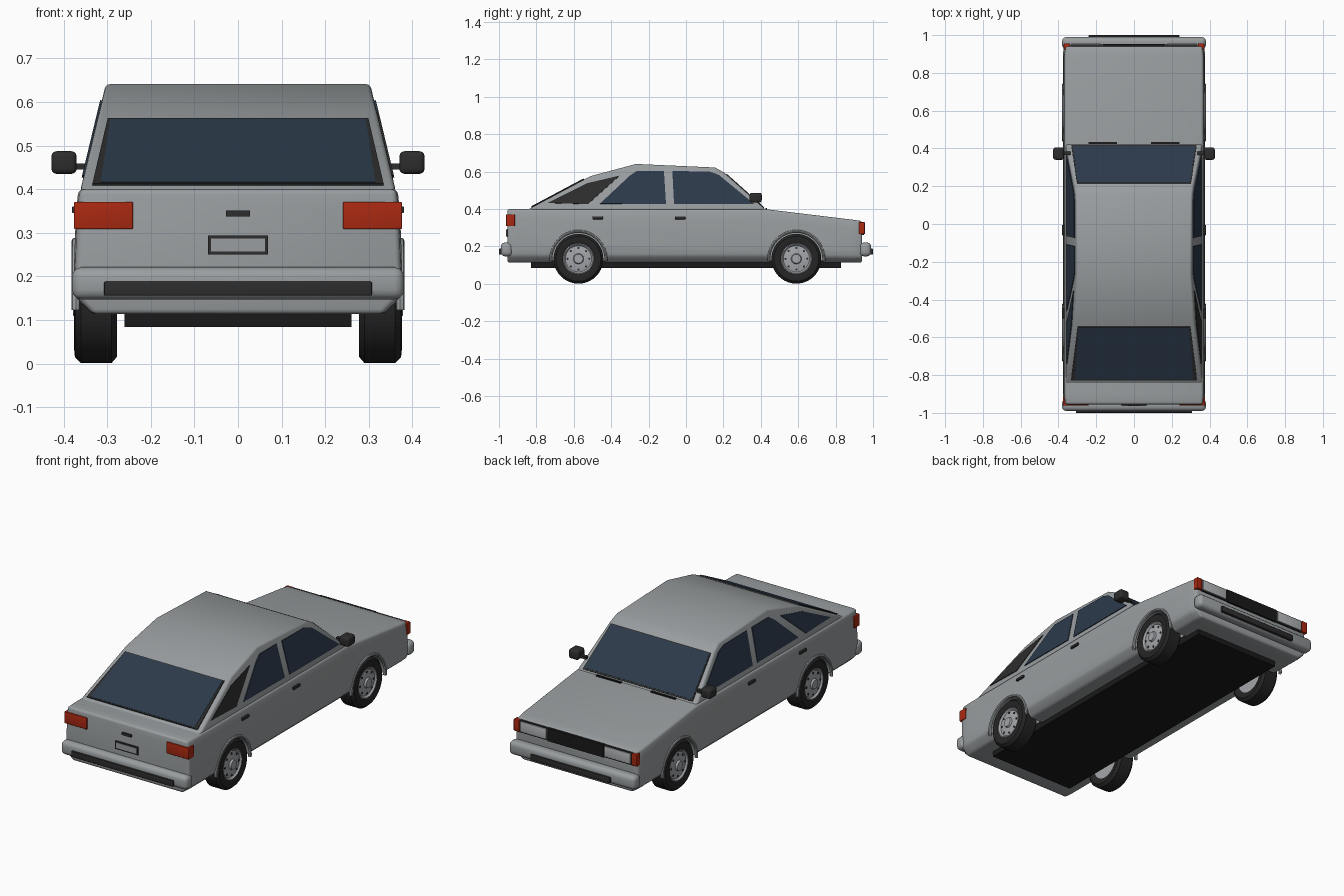
import bpy, bmesh, math
from mathutils import Matrix, Vector

if "Cube" in bpy.data.objects:
    bpy.data.objects.remove(bpy.data.objects["Cube"])


def material(name, *rgb):
    mat = bpy.data.materials.new(name)
    mat.use_nodes = True
    mat.diffuse_color = (*rgb, 1)
    node = next(n for n in mat.node_tree.nodes if n.type == 'BSDF_PRINCIPLED')
    node.inputs["Base Color"].default_value = (*rgb, 1)
    return mat


PAINT = material("grey paint", .32, .34, .35)
GLASS = material("blue tinted glass", .026, .042, .07)
TRIM = material("charcoal trim", .026, .026, .026)
BLACK = material("black", .01, .01, .01)
RUBBER = material("tyre rubber", .018, .018, .018)
METAL = material("wheel metal", .37, .38, .4)
LAMP = material("lamp grey", .45, .47, .48)
RED = material("red lens", .4, .022, .006)


def finish(name, bm, mat, bevel=0, segments=3, cutters=()):
    """Turn a bmesh into an object with applied cuts, bevel and shading."""
    bmesh.ops.recalc_face_normals(bm, faces=bm.faces)
    mesh = bpy.data.meshes.new(name)
    bm.to_mesh(mesh)
    bm.free()
    mesh.materials.append(mat)
    obj = bpy.data.objects.new(name, mesh)
    bpy.context.scene.collection.objects.link(obj)
    bpy.ops.object.select_all(action='DESELECT')
    obj.select_set(True)
    bpy.context.view_layer.objects.active = obj
    if bevel:
        mod = obj.modifiers.new("Soft edges", 'BEVEL')
        mod.width, mod.segments = bevel, segments
        mod.limit_method, mod.angle_limit = 'ANGLE', math.radians(35)
        bpy.ops.object.modifier_apply(modifier=mod.name)
    for cutter in cutters:
        mod = obj.modifiers.new("Cut", 'BOOLEAN')
        mod.operation, mod.solver, mod.object = 'DIFFERENCE', 'EXACT', cutter
        bpy.ops.object.modifier_apply(modifier=mod.name)
    bpy.ops.object.shade_smooth_by_angle(angle=math.radians(35))
    return obj


def box(name, mat, x, y, z, bevel=0):
    """Box from (low, high) ranges."""
    bm = bmesh.new()
    bmesh.ops.create_cube(bm, size=1)
    for v in bm.verts:
        v.co = [(a + b) / 2 + c * (b - a) for c, (a, b) in zip(v.co, (x, y, z))]
    return finish(name, bm, mat, bevel)


def loft(name, rings, mat, bevel=0, cutters=()):
    """Skin matching rings of points and cap both ends."""
    bm = bmesh.new()
    loops = [[bm.verts.new(p) for p in ring] for ring in rings]
    for a, b in zip(loops, loops[1:]):
        for i in range(len(a)):
            j = (i + 1) % len(a)
            bm.faces.new((a[i], a[j], b[j], b[i]))
    bm.faces.new(loops[0])
    bm.faces.new(loops[-1])
    return finish(name, bm, mat, bevel, cutters=cutters)


def plate(name, points, mat, thickness=.004):
    """Thin panel centred on a flat polygon."""
    pts = [Vector(p) for p in points]
    n = (pts[1] - pts[0]).cross(pts[2] - pts[0]).normalized() * thickness
    return loft(name, [[p - n for p in pts], [p + n for p in pts]], mat)


def lathe(name, profile, mat, y, z, side, steps=40):
    """Spin (x, radius) points about a crosswise axle."""
    rings = []
    for i in range(steps):
        a = math.tau * i / steps
        rings.append([(side * x, y + r * math.cos(a), z + r * math.sin(a)) for x, r in profile])
    bm = bmesh.new()
    loops = [[bm.verts.new(p) for p in ring] for ring in rings]
    for i, a in enumerate(loops):
        b = loops[(i + 1) % steps]
        for j in range(len(a) - 1):
            bm.faces.new((a[j], a[j + 1], b[j + 1], b[j]))
    bmesh.ops.remove_doubles(bm, verts=bm.verts, dist=.0001)
    return finish(name, bm, mat)


SIDES = (("left", 1), ("right", -1))
AXLES = (("rear", -.575), ("front", .59))
AXLE_Z = .134

# Wheel well cutters
wells = []
for end, y in AXLES:
    for side, s in SIDES:
        well = lathe(f"{end}_{side}_well_cutter", [(.25, 0), (.25, .143), (.5, .143), (.5, 0)],
                     PAINT, y, AXLE_Z, s)
        well.hide_render = True
        well.hide_set(True)
        wells.append(well)

# Lower body: half section as (half width, height fraction)
SECTION = ((.335, 0), (.372, .13), (.377, .3), (.372, .8), (.366, 1))
FLOOR = .113
rings = []
for y, top, scale in ((-.955, .4, .99), (-.9, .4, 1), (.42, .4, 1), (.89, .343, 1), (.942, .336, .985)):
    half = [(w * scale, y, FLOOR + f * (top - FLOOR)) for w, f in SECTION]
    rings.append(half + [(-px, py, pz) for px, py, pz in reversed(half)])
loft("lower_body", rings, PAINT, .012, wells)
for well in wells:
    bpy.data.objects.remove(well)


def cabin_x(z):
    return .361 - (z - .4) * .24


# Cabin: side outline lofted across the car
OUTLINE = ((-.85, .395), (-.51, .576), (-.267, .641), (.155, .622), (.205, .594), (.428, .395))
loft("cabin", [[(s * cabin_x(z), y, z) for y, z in OUTLINE] for s in (1, -1)], PAINT, .01)


def trapezoid(low, high):
    (w, y, z), (v, t, u) = low, high
    return [(-w, y, z), (w, y, z), (v, t, u), (-v, t, u)]


# Rear window and windscreen
plate("rear_window_frame", trapezoid((.334, -.827, .41), (.299, -.545, .56)), TRIM, .003)
plate("rear_window", trapezoid((.315, -.822, .4125), (.293, -.549, .558)), GLASS, .0045)
plate("windscreen_frame", trapezoid((.332, .416, .406), (.302, .214, .586)), TRIM, .003)
plate("windscreen", trapezoid((.325, .41, .411), (.297, .218, .5825)), GLASS, .0045)

# Side windows
WINDOWS = {
    "front_door_window": ((-.064, .426), (.365, .426), (.175, .582), (.125, .6), (-.073, .602)),
    "rear_door_window": ((-.46, .428), (-.107, .426), (-.118, .603), (-.262, .603), (-.3, .578)),
    "quarter_window": ((-.738, .432), (-.524, .426), (-.355, .578), (-.53, .537)),
}
for side, s in SIDES:
    for name, pts in WINDOWS.items():
        dark = name == "quarter_window" and s > 0
        plate(f"{side}_{name}", [(s * cabin_x(z), y, z) for y, z in pts], TRIM if dark else GLASS)


def span(s, a, b):
    return tuple(sorted((s * a, s * b)))


for side, s in SIDES:
    # Mirrors, door handles and wipers
    box(f"{side}_mirror", TRIM, span(s, .37, .428), (.34, .405), (.435, .487), .012)
    box(f"{side}_mirror_stalk", TRIM, span(s, .335, .38), (.365, .385), (.445, .459))
    for end, y in (("rear", -.472), ("front", -.032)):
        box(f"{side}_{end}_door_handle", TRIM, span(s, .36, .381), (y - .028, y + .028), (.345, .36), .003)
    box(f"{side}_wiper", BLACK, span(s, .09, .24), (.424, .434), (.398, .405))
    # Lamps
    box(f"{side}_tail_lamp", RED, span(s, .241, .376), (-.962, -.915), (.308, .371), .003)
    box(f"{side}_corner_lamp", RED, span(s, .338, .372), (.925, .956), (.266, .33), .003)
    box(f"{side}_headlamp_frame", TRIM, span(s, .17, .337), (.925, .95), (.264, .331))
    box(f"{side}_headlamp", LAMP, span(s, .176, .332), (.93, .955), (.27, .326), .003)

# Front and rear centre details
box("grille", BLACK, (-.168, .168), (.92, .953), (.262, .332))
box("tailgate_handle", TRIM, (-.028, .028), (-.963, -.94), (.337, .351))
box("plate_frame", TRIM, (-.069, .069), (-.961, -.94), (.25, .294))
box("number_plate", PAINT, (-.062, .062), (-.963, -.94), (.257, .287))

# Bumpers with rubbing strips
for end, s, strip in (("rear", -1, .307), ("front", 1, .24)):
    box(f"{end}_bumper", PAINT, (-.381, .381), span(s, .928, .99), (.147, .221), .022)
    box(f"{end}_bumper_strip", TRIM, (-strip, strip), span(s, .96, 1), (.156, .188), .003)

# Underbody
box("underbody", BLACK, (-.26, .26), (-.83, .83), (.084, .125))

# Wheels and arch lips
TYRE = ((.285, .085), (.277, .1), (.277, .118), (.29, .133), (.36, .133),
        (.374, .12), (.376, .1), (.37, .083))
RIM = ((.285, 0), (.285, .087), (.368, .085), (.371, .078), (.362, .07),
       (.368, .04), (.368, .028), (.378, .024), (.378, 0))
LIP = [(.372 + .01 * math.cos(a), .147 + .008 * math.sin(a))
       for a in (math.tau * i / 8 for i in range(9))]
for end, y in AXLES:
    for side, s in SIDES:
        lathe(f"{end}_{side}_tyre", TYRE, RUBBER, y, AXLE_Z, s)
        lathe(f"{end}_{side}_rim", RIM, METAL, y, AXLE_Z, s)
        for i in range(8):
            a = math.tau * i / 8
            lathe(f"{end}_{side}_rim_hole_{i}", [(.355, .006), (.367, .006), (.367, 0)], TRIM,
                  y + .058 * math.cos(a), AXLE_Z + .058 * math.sin(a), s, 8)
        # Keep only the lip above the sill
        lip = lathe(f"{end}_{side}_arch_lip", LIP, PAINT, y, AXLE_Z, s)
        bm = bmesh.new()
        bm.from_mesh(lip.data)
        bmesh.ops.bisect_plane(bm, geom=bm.verts[:] + bm.edges[:] + bm.faces[:],
                               plane_co=(0, 0, FLOOR + .01), plane_no=(0, 0, -1), clear_outer=True)
        bm.to_mesh(lip.data)
        bm.free()
